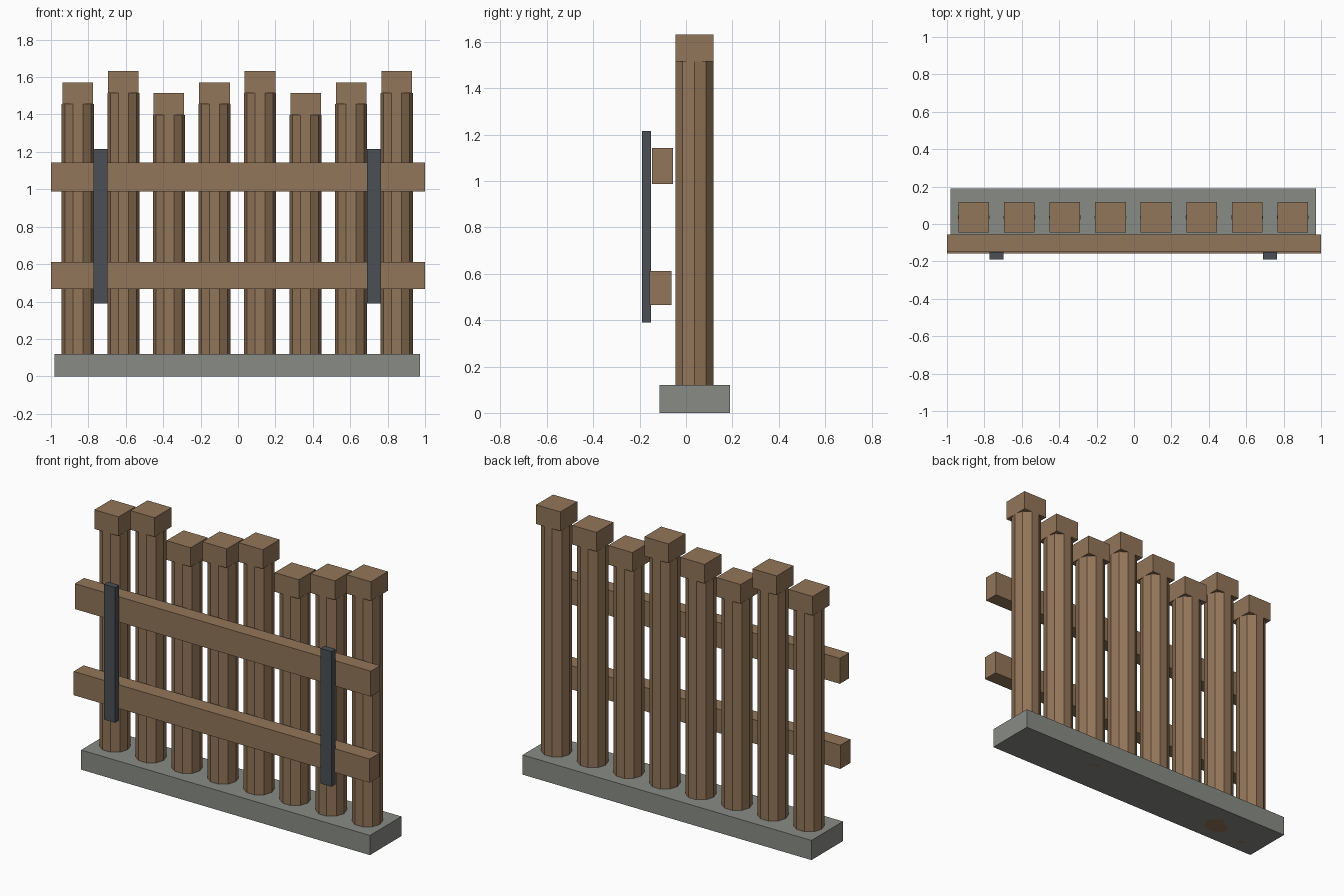
import bpy
import math

if "Cube" in bpy.data.objects:
    bpy.data.objects.remove(bpy.data.objects["Cube"])


def material(name, rgb):
    m = bpy.data.materials.new(name)
    m.diffuse_color = (*rgb, 1)
    m.use_nodes = True
    m.node_tree.nodes["Principled BSDF"].inputs["Base Color"].default_value = m.diffuse_color
    return m


WOOD = material("wood", (0.29, 0.18, 0.10))
STONE = material("stone", (0.25, 0.26, 0.24))
IRON = material("iron", (0.07, 0.08, 0.09))


def finish(name, mat):
    ob = bpy.context.object
    ob.name = name
    ob.data.materials.append(mat)
    return ob


def box(name, x, y, z, mat):
    """Axis-aligned box from (min, max) ranges."""
    bpy.ops.mesh.primitive_cube_add(
        size=1, location=[(a + b) / 2 for a, b in (x, y, z)])
    ob = finish(name, mat)
    ob.scale = [b - a for a, b in (x, y, z)]
    bpy.ops.object.transform_apply(location=False, rotation=False, scale=True)
    return ob


CX = -0.004        # middle of the fence
POST_Y = 0.036
RADIUS = 0.086
HALF_CAP = RADIUS * math.sin(math.radians(72))  # flush with the post's flats

# Stone footing
box("footing", (CX - 0.976, CX + 0.976), (-0.115, 0.189), (0, 0.12), STONE)

# Ten-sided posts with square caps, heights repeating in threes
for i in range(8):
    x = CX + (i - 3.5) * 0.2436
    top = (1.455, 1.515, 1.397)[i % 3]
    bpy.ops.mesh.primitive_cylinder_add(
        vertices=10, radius=RADIUS, depth=top,
        location=(x, POST_Y, top / 2), rotation=(0, 0, math.pi / 2))
    finish(f"post_{i + 1}", WOOD)
    box(f"post_cap_{i + 1}", (x - HALF_CAP, x + HALF_CAP),
        (POST_Y - HALF_CAP, POST_Y + HALF_CAP), (top, top + 0.117), WOOD)

# Horizontal rails
box("upper_rail", (-1, 1), (-0.147, -0.057), (0.988, 1.143), WOOD)
box("lower_rail", (-1, 1), (-0.158, -0.062), (0.466, 0.611), WOOD)

# Iron straps across the rails
for side, name in ((-1, "left_strap"), (1, "right_strap")):
    x = CX + side * 0.731
    box(name, (x - 0.037, x + 0.037), (-0.189, -0.15), (0.39, 1.216), IRON)
